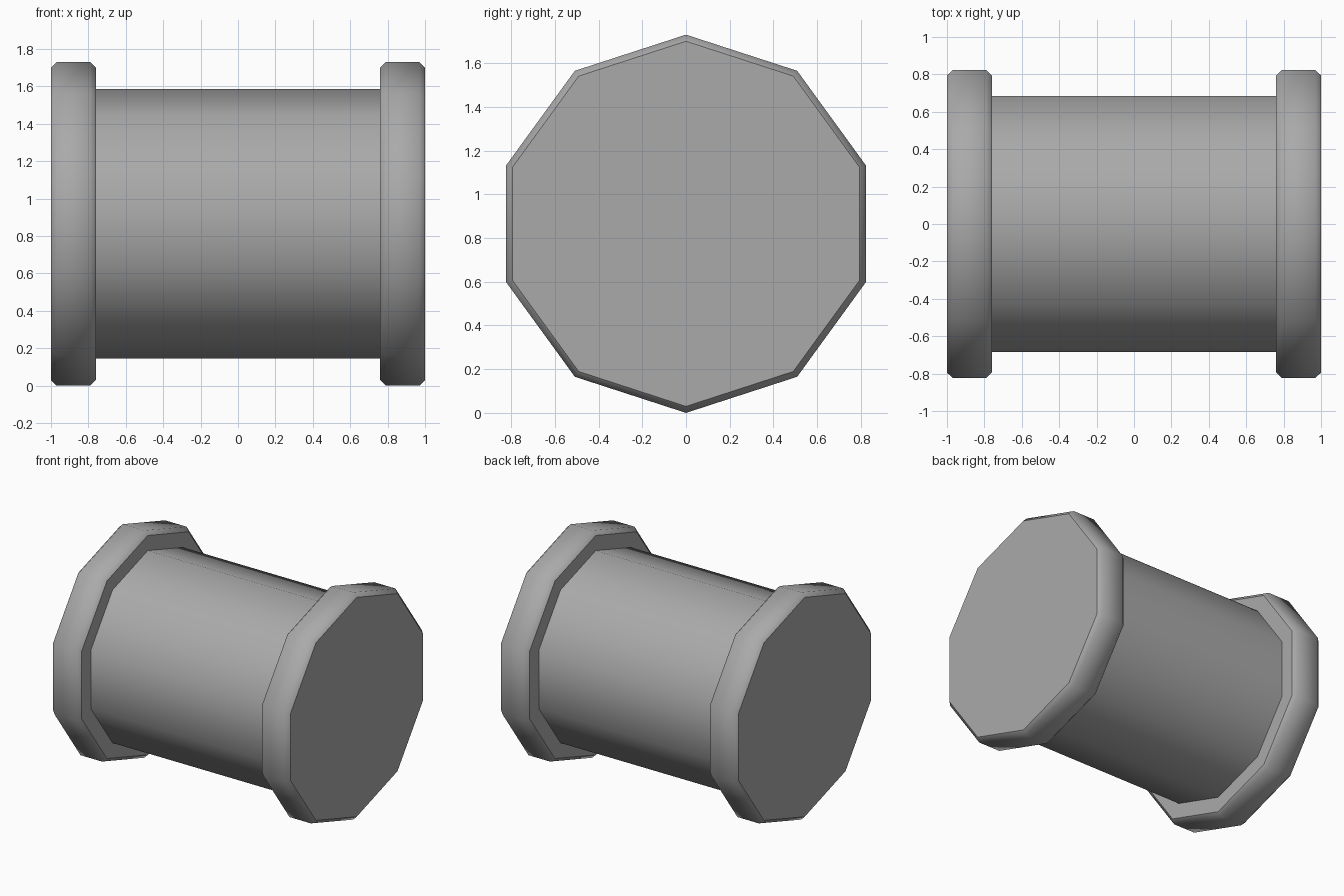
import bpy
import bmesh
from math import sin, cos, pi

SIDES = 10
FLANGE_R, BODY_R = 0.865, 0.72
INNER_X, OUTER_X, CHAMFER = 0.76, 1.0, 0.03

cube = bpy.data.objects.get("Cube")
if cube:
    bpy.data.objects.remove(cube, do_unlink=True)

grey = bpy.data.materials.new("plain grey")
grey.use_nodes = True
colour = (0.4, 0.4, 0.4, 1)
grey.diffuse_color = colour
grey.node_tree.nodes["Principled BSDF"].inputs["Base Color"].default_value = colour


def lathe(name, profile, capped):
    """Turn (x, radius) points about the x axis; smooth sides, crisp flat ends."""
    bm = bmesh.new()
    rings = []
    for x, r in profile:
        angles = [2 * pi * i / SIDES for i in range(SIDES)]
        rings.append([bm.verts.new((x, r * sin(a), r * cos(a))) for a in angles])
    for a, b in zip(rings, rings[1:]):
        for i in range(SIDES):
            j = (i + 1) % SIDES
            bm.faces.new((a[i], a[j], b[j], b[i])).smooth = True
    if capped:
        for ring in (rings[0], rings[-1]):
            cap = bm.faces.new(ring)
            for edge in cap.edges:
                edge.smooth = False
    bmesh.ops.recalc_face_normals(bm, faces=bm.faces)
    mesh = bpy.data.meshes.new(name)
    bm.to_mesh(mesh)
    bm.free()
    mesh.materials.append(grey)
    obj = bpy.data.objects.new(name, mesh)
    obj.location.z = FLANGE_R
    bpy.context.collection.objects.link(obj)
    return obj


# Central barrel, meeting the inner faces of both flanges
lathe("barrel", [(-INNER_X, BODY_R), (INNER_X, BODY_R)], capped=True)

# Chamfered end flanges
for name, side in (("left_flange", 1), ("right_flange", -1)):
    profile = [
        (INNER_X, FLANGE_R - CHAMFER),
        (INNER_X + CHAMFER, FLANGE_R),
        (OUTER_X - CHAMFER, FLANGE_R),
        (OUTER_X, FLANGE_R - CHAMFER),
    ]
    lathe(name, [(side * x, r) for x, r in profile], capped=True)
